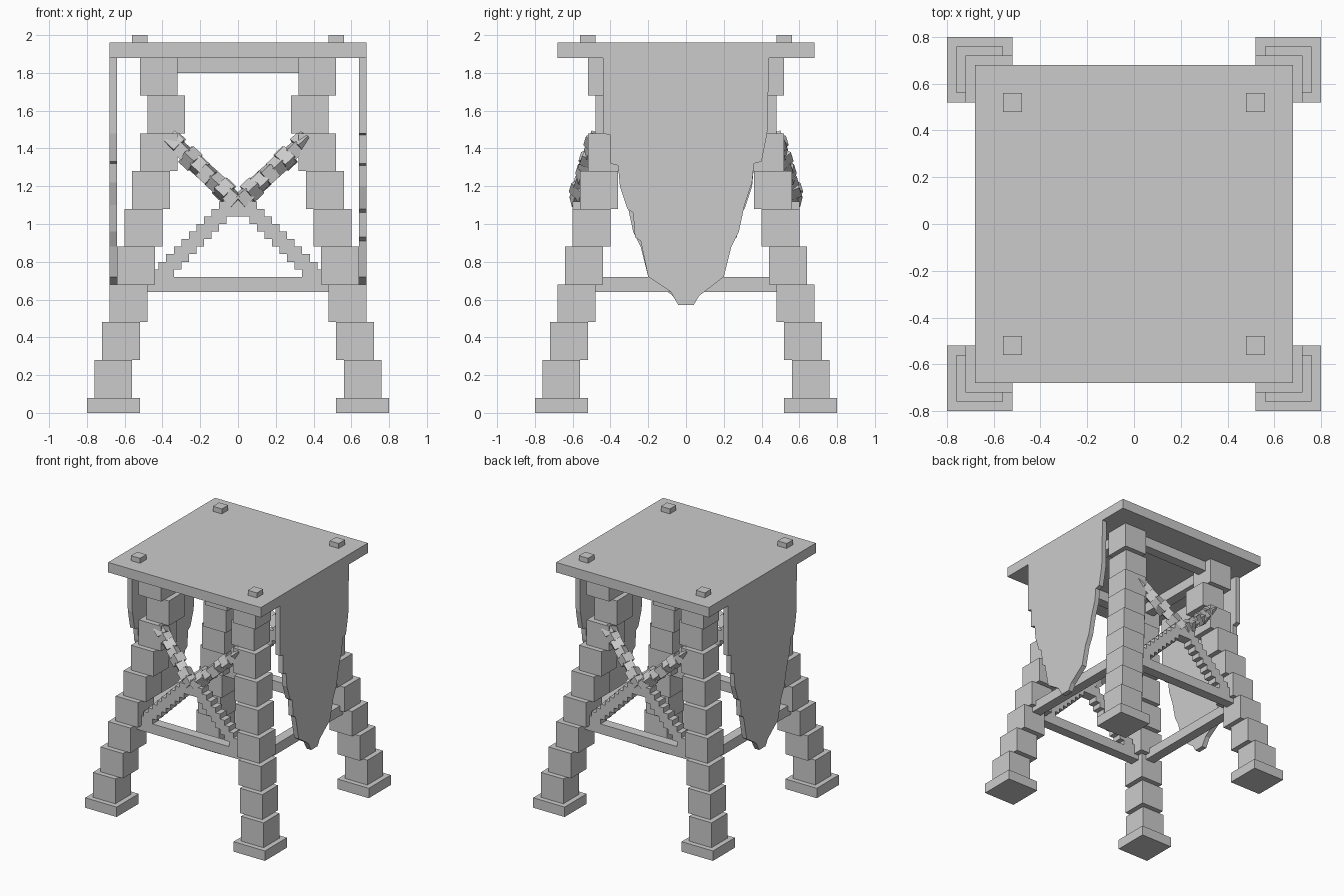
import bpy, bmesh, math
from mathutils import Vector, Matrix

if "Cube" in bpy.data.objects:
    bpy.data.objects.remove(bpy.data.objects["Cube"])


def make(name, bm):
    bmesh.ops.recalc_face_normals(bm, faces=bm.faces)
    me = bpy.data.meshes.new(name)
    bm.to_mesh(me)
    bm.free()
    ob = bpy.data.objects.new(name, me)
    bpy.context.collection.objects.link(ob)
    return ob


def add_box(bm, c, size, rot=None):
    m = Matrix.Translation(c) @ (rot or Matrix()) @ Matrix.Diagonal((*size, 1))
    bmesh.ops.create_cube(bm, size=1, matrix=m)


def spin(bm, turns):
    return bmesh.ops.rotate(bm, verts=bm.verts, cent=(0, 0, 0),
                            matrix=Matrix.Rotation(math.pi * turns, 3, 'Z'))


# table top
bm = bmesh.new()
add_box(bm, (0, 0, 1.92), (1.36, 1.36, 0.08))
make("table_top", bm)

# four leaning legs of stacked blocks, with feet and top pegs
centres = [0.66, 0.62, 0.58, 0.54, 0.50, 0.46, 0.42, 0.38, 0.42]
for sx in (-1, 1):
    for sy in (-1, 1):
        bm = bmesh.new()
        add_box(bm, (sx * 0.66, sy * 0.66, 0.04), (0.28, 0.28, 0.08))
        for i, c in enumerate(centres):
            add_box(bm, (sx * c, sy * c, 0.18 + 0.2 * i), (0.2, 0.2, 0.2))
        make("leg", bm)
        bm = bmesh.new()
        add_box(bm, (sx * 0.52, sy * 0.52, 1.98), (0.08, 0.08, 0.04))
        make("peg", bm)

# rails on all four sides
for k in range(4):
    bm = bmesh.new()
    add_box(bm, (0, -0.56, 0.68), (0.98, 0.08, 0.08))
    spin(bm, k / 2)
    make("lower_rail", bm)
    bm = bmesh.new()
    add_box(bm, (0, -0.42, 1.84), (0.66, 0.08, 0.08))
    spin(bm, k / 2)
    make("upper_rail", bm)

# knotted cross braces on the front and back
for k in range(2):
    bm = bmesh.new()
    add_box(bm, (0, -0.56, 1.1), (0.1, 0.08, 0.12))
    for s in (-1, 1):
        for i in range(10):
            add_box(bm, (s * (0.42 - 0.04 * i), -0.56, 0.72 + 0.04 * i),
                    (0.08, 0.08, 0.08))
        a, b = Vector((s * 0.03, -0.57, 1.14)), Vector((s * 0.34, -0.48, 1.43))
        aim = (b - a).to_track_quat('Z', 'Y').to_matrix().to_4x4()
        for i in range(8):
            w = 0.07 + 0.012 * (i % 2)
            add_box(bm, a.lerp(b, i / 7), (w, w, 0.07),
                    aim @ Matrix.Rotation(0.5 * (i % 3), 4, 'Z'))
    spin(bm, k)
    make("cross_brace", bm)

# ragged hanging cloths on the left and right
outline = [(-0.44, 1.88), (-0.44, 1.48), (-0.40, 1.47), (-0.40, 1.32),
           (-0.36, 1.31), (-0.35, 1.20), (-0.31, 1.08), (-0.28, 1.06),
           (-0.27, 0.93), (-0.24, 0.91), (-0.20, 0.72), (-0.08, 0.64),
           (-0.04, 0.57), (0.04, 0.57), (0.07, 0.62), (0.20, 0.72),
           (0.24, 0.88), (0.28, 0.96), (0.31, 1.10), (0.35, 1.22),
           (0.36, 1.32), (0.40, 1.33), (0.43, 1.48), (0.44, 1.88)]
for k in range(2):
    bm = bmesh.new()
    face = bm.faces.new([bm.verts.new((0.64, y, z)) for y, z in outline])
    ext = bmesh.ops.extrude_face_region(bm, geom=[face], use_keep_orig=True)
    moved = [v for v in ext['geom'] if isinstance(v, bmesh.types.BMVert)]
    bmesh.ops.translate(bm, verts=moved, vec=(0.04, 0, 0))
    spin(bm, k)
    make("hanging_cloth", bm)
